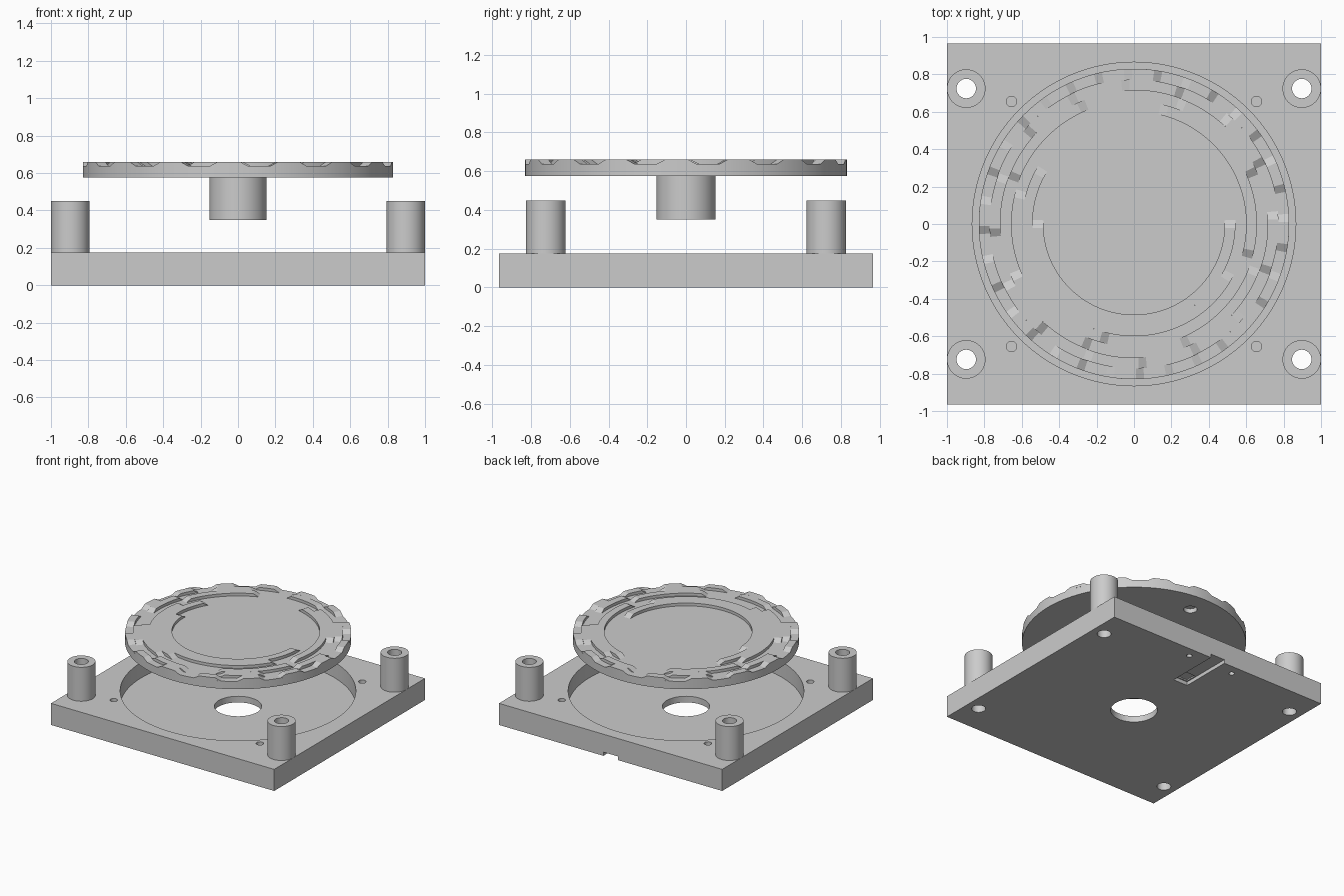
import bpy, bmesh
from math import sin, cos, radians, degrees

cube = bpy.data.objects.get("Cube")
if cube:
    bpy.data.objects.remove(cube, do_unlink=True)

# One plain grey for everything
grey = bpy.data.materials.new("plain grey")
grey.use_nodes = True
grey.diffuse_color = (0.6, 0.6, 0.6, 1)
grey.node_tree.nodes["Principled BSDF"].inputs["Base Color"].default_value = (0.6, 0.6, 0.6, 1)


def finish(name, bm):
    bmesh.ops.recalc_face_normals(bm, faces=bm.faces)
    mesh = bpy.data.meshes.new(name)
    bm.to_mesh(mesh)
    bm.free()
    mesh.materials.append(grey)
    obj = bpy.data.objects.new(name, mesh)
    bpy.context.scene.collection.objects.link(obj)
    return obj


def cylinder(name, x, y, radius, z0, z1, sides=64):
    bpy.ops.mesh.primitive_cylinder_add(vertices=sides, radius=radius, depth=z1 - z0,
                                        location=(x, y, (z0 + z1) / 2))
    obj = bpy.context.object
    obj.name = name
    obj.data.materials.append(grey)
    return obj


def box(name, x0, x1, y0, y1, z0, z1):
    bm = bmesh.new()
    bmesh.ops.create_cube(bm, size=1)
    for v in bm.verts:
        v.co.x = x1 if v.co.x > 0 else x0
        v.co.y = y1 if v.co.y > 0 else y0
        v.co.z = z1 if v.co.z > 0 else z0
    return finish(name, bm)


def activate(obj):
    bpy.ops.object.select_all(action="DESELECT")
    obj.select_set(True)
    bpy.context.view_layer.objects.active = obj


def cut(obj, cutter):
    activate(obj)
    mod = obj.modifiers.new("cut", "BOOLEAN")
    mod.operation = "DIFFERENCE"
    mod.solver = "EXACT"
    mod.object = cutter
    bpy.ops.object.modifier_apply(modifier=mod.name)
    bpy.data.objects.remove(cutter, do_unlink=True)


def smooth(obj):
    activate(obj)
    bpy.ops.object.shade_smooth_by_angle(angle=radians(30))


BASE_TOP, FLOOR = 0.175, 0.05
POST_X, POST_Y = 0.897, 0.724
corners = [(sx, sy) for sx in (-1, 1) for sy in (-1, 1)]

# Square base with round recess, shaft hole and screw holes
base = box("base_plate", -1, 1, -0.965, 0.965, 0, BASE_TOP)
cut(base, cylinder("cutter", 0, 0, 0.865, FLOOR, 0.3, 128))
cut(base, cylinder("cutter", 0, 0, 0.174, -0.1, 0.3))
for sx, sy in corners:
    cut(base, cylinder("cutter", sx * POST_X, sy * POST_Y, 0.052, -0.1, 0.3, 32))
    cut(base, cylinder("cutter", sx * 0.655, sy * 0.655, 0.028, 0.08, 0.3, 24))

# Cable slot, sensor pocket and clamp holes under the back edge
cut(base, box("cutter", -0.065, 0.065, 0.535, 1.1, -0.1, 0.03))
cut(base, box("cutter", -0.055, 0.055, 0.545, 0.64, -0.1, 0.04))
for sx in (-1, 1):
    cut(base, cylinder("cutter", sx * 0.205, 0.882, 0.021, -0.1, 0.08, 24))
smooth(base)

# Hollow corner posts
for sx, sy in corners:
    side = "left" if sx > 0 else "right"
    end = "back" if sy > 0 else "front"
    post = cylinder(f"{end}_{side}_post", sx * POST_X, sy * POST_Y, 0.103, BASE_TOP, 0.45)
    cut(post, cylinder("cutter", sx * POST_X, sy * POST_Y, 0.052, 0.1, 0.5, 32))
    smooth(post)

# Rotating disc with a blind magnet hole beneath, and its shaft
DISC_R, DISC_LOW, DISC_TOP = 0.83, 0.637, 0.66
disc = cylinder("disc", 0, 0, DISC_R, 0.575, DISC_LOW, 160)
cut(disc, cylinder("cutter", 0, 0.65, 0.05, 0.5, 0.61, 32))
smooth(disc)
smooth(cylinder("shaft", 0, 0, 0.153, 0.35, 0.575))


# Raised cam arcs with sloped ends, one ring of them per track
def cam_track(name, inner, outer, start, count):
    span = 180 / count
    ramp = degrees(0.042 / ((inner + outer) / 2))
    first, last = -ramp / 2, span + ramp / 2
    inside = span - ramp
    steps = max(4, int(inside / 2.25))
    stops = [first] + [ramp / 2 + inside * i / steps for i in range(steps + 1)] + [last]
    bm = bmesh.new()
    for k in range(count):
        rows = []
        for i, a in enumerate(stops):
            t = radians(start + 2 * span * k + a)
            top = DISC_LOW if i in (0, len(stops) - 1) else DISC_TOP
            rows.append([bm.verts.new((r * cos(t), r * sin(t), z))
                         for r, z in ((inner, DISC_LOW), (inner, top), (outer, top), (outer, DISC_LOW))])
        for p, q in zip(rows, rows[1:]):
            for j in range(3):
                bm.faces.new((p[j], p[j + 1], q[j + 1], q[j]))
    bmesh.ops.remove_doubles(bm, verts=bm.verts, dist=0.00001)
    bmesh.ops.dissolve_degenerate(bm, edges=bm.edges, dist=0.00001)
    smooth_obj = finish(name, bm)
    activate(smooth_obj)
    bpy.ops.object.shade_smooth_by_angle(angle=radians(15))


WIDTH = (DISC_R - 0.485) / 6
tracks = [(180, 1), (151, 1), (-14.5, 2), (23.5, 4), (26, 8), (13.5, 16)]
for n, (start, count) in enumerate(tracks):
    inner = 0.485 + n * WIDTH
    cam_track(f"cam_track_{n + 1}", inner, inner + WIDTH, start, count)
